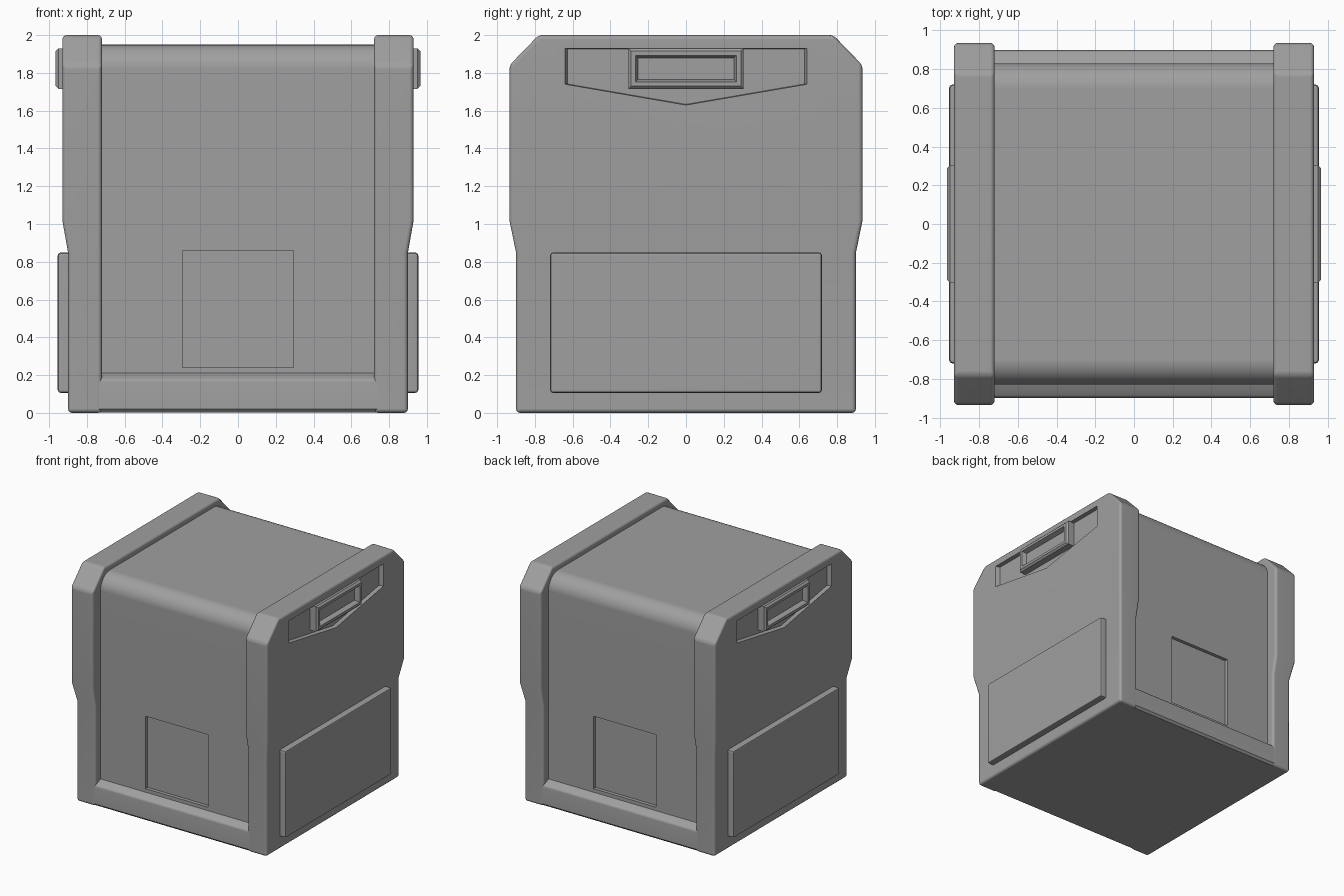
import bpy, bmesh, math

if "Cube" in bpy.data.objects:
    bpy.data.objects.remove(bpy.data.objects["Cube"], do_unlink=True)

grey = bpy.data.materials.new("plain grey")
grey.use_nodes = True
GREY = (0.35, 0.35, 0.35, 1)
grey.diffuse_color = GREY
grey.node_tree.nodes["Principled BSDF"].inputs["Base Color"].default_value = GREY


def loft(name, rings):
    """Closed solid through rings of equal length."""
    bm = bmesh.new()
    rows = [[bm.verts.new(p) for p in ring] for ring in rings]
    for a, b in zip(rows, rows[1:]):
        for i in range(len(a)):
            j = (i + 1) % len(a)
            bm.faces.new((a[i], a[j], b[j], b[i]))
    bm.faces.new(rows[0])
    bm.faces.new(rows[-1])
    bmesh.ops.recalc_face_normals(bm, faces=bm.faces)
    mesh = bpy.data.meshes.new(name)
    bm.to_mesh(mesh)
    bm.free()
    mesh.materials.append(grey)
    ob = bpy.data.objects.new(name, mesh)
    bpy.context.collection.objects.link(ob)
    return ob


def rect(x, y, z0, z1):
    return [(x, -y, z0), (x, y, z0), (x, y, z1), (x, -y, z1)]


def bevel(ob, width, segments=2):
    m = ob.modifiers.new("bevel", 'BEVEL')
    m.width, m.segments = width, segments
    m.limit_method, m.angle_limit = 'ANGLE', math.radians(28)


def cut(ob, cutter):
    m = ob.modifiers.new("cut", 'BOOLEAN')
    m.operation, m.solver, m.object = 'DIFFERENCE', 'EXACT', cutter
    cutter.hide_render = True
    cutter.hide_set(True)


def mirror(ob, axis=0):
    m = ob.modifiers.new("mirror", 'MIRROR')
    m.use_axis = [i == axis for i in range(3)]
    m.use_mirror_merge = False


def finish(ob, *cutters):
    """Bake the modifiers, then shade smooth with sharp edges kept."""
    bpy.context.view_layer.update()
    deps = bpy.context.evaluated_depsgraph_get()
    mesh = bpy.data.meshes.new_from_object(ob.evaluated_get(deps))
    ob.modifiers.clear()
    ob.data = mesh
    for c in cutters:
        bpy.data.objects.remove(c, do_unlink=True)
    bpy.ops.object.select_all(action='DESELECT')
    ob.select_set(True)
    bpy.context.view_layer.objects.active = ob
    bpy.ops.object.shade_smooth_by_angle(angle=math.radians(40))
    m = ob.modifiers.new("weighted normals", 'WEIGHTED_NORMAL')
    m.keep_sharp = True


# Core: rounded top, sunken walls and a bottom lip, swept across the width
half = [(0.88, 0.002), (0.898, 0.02), (0.898, 0.165), (0.885, 0.185), (0.83, 0.21)]
R = 0.13
for i in range(9):
    a = math.radians(90 * i / 8)
    half.append((0.83 - R + R * math.cos(a), 1.95 - R + R * math.sin(a)))
outline = half + [(-y, z) for y, z in reversed(half)]
core = loft("core_body", [[(x, y, z) for y, z in outline] for x in (-0.85, 0.85)])

# Square recess low on the front and back
hatch = loft("hatch_cutter", [[(x, y, z) for x, z in
             ((-0.295, 0.24), (0.295, 0.24), (0.295, 0.86), (-0.295, 0.86))]
             for y in (-1.0, -0.8)])
mirror(hatch, 1)
cut(core, hatch)
finish(core, hatch)

# Side frames: narrower below, chamfered at the upper corners
rows = [(0.90, 0, 0.90), (0.90, 0.85, 0.90), (0.935, 1.02, 0.93),
        (0.935, 1.84, 0.93), (0.78, 2.0, 0.93)]
frame = loft("side_frames", [[(0.72, -y, z), (x, -y, z), (x, y, z), (0.72, y, z)]
                             for y, z, x in rows])
bevel(frame, 0.022, 3)


# Pointed recess behind each handle
def pointed(x, grow):
    pts = [(-0.64, 1.93), (0.64, 1.93), (0.64, 1.74), (0, 1.63), (-0.64, 1.74)]
    return [(x, y * (1 + grow), 1.8 + (z - 1.8) * (1 + grow)) for y, z in pts]


recess = loft("recess_cutter", [pointed(0.895, -0.02), pointed(0.93, 0), pointed(0.96, 0.02)])
cut(frame, recess)
mirror(frame)
finish(frame, recess)

# Raised lower side panels
panel = loft("lower_side_panels", [rect(0.86, 0.72, 0.105, 0.85), rect(0.955, 0.72, 0.105, 0.85)])
bevel(panel, 0.018)
mirror(panel)
finish(panel)

# Hollow rectangular handles: outer edge, rim, then a sunken middle
handle = loft("side_handles", [
    rect(0.88, 0.305, 1.715, 1.93),
    rect(0.95, 0.305, 1.715, 1.93),
    rect(0.965, 0.29, 1.73, 1.915),
    rect(0.965, 0.268, 1.752, 1.893),
    rect(0.925, 0.255, 1.765, 1.88)])
mirror(handle)
finish(handle)
